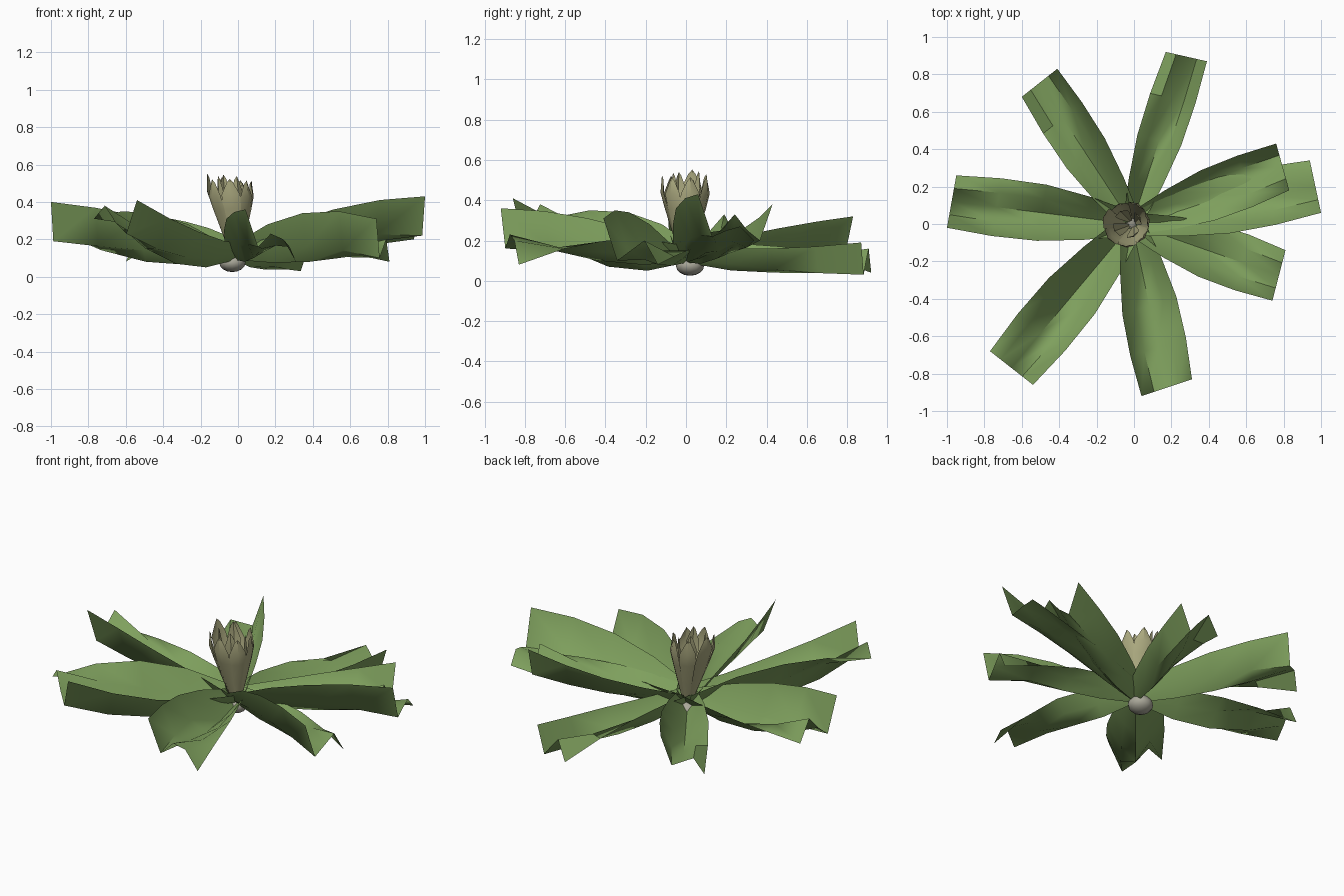
import bpy, math, random
from mathutils import Vector

if "Cube" in bpy.data.objects:
    bpy.data.objects.remove(bpy.data.objects["Cube"])

random.seed(4)


def material(name, color):
    m = bpy.data.materials.new(name)
    m.diffuse_color = (*color, 1)
    m.use_nodes = True
    m.node_tree.nodes["Principled BSDF"].inputs["Base Color"].default_value = m.diffuse_color
    return m


GREEN = material("leaf_green", (0.21, 0.35, 0.11))
TAN = material("flower_olive", (0.40, 0.39, 0.21))
STONE = material("bulb_tan", (0.40, 0.39, 0.32))


def finish(obj, mat, angle):
    obj.data.materials.append(mat)
    bpy.ops.object.select_all(action='DESELECT')
    obj.select_set(True)
    bpy.context.view_layer.objects.active = obj
    bpy.ops.object.shade_smooth_by_angle(angle=math.radians(angle))


def grid_object(name, rows, mat, angle):
    """Skin a list of equally long point rows with quads."""
    n = len(rows[0])
    verts = [p for row in rows for p in row]
    faces = [(i * n + j, (i + 1) * n + j, (i + 1) * n + j + 1, i * n + j + 1)
             for i in range(len(rows) - 1) for j in range(n - 1)]
    me = bpy.data.meshes.new(name)
    me.from_pydata(verts, [], faces)
    obj = bpy.data.objects.new(name, me)
    bpy.context.collection.objects.link(obj)
    finish(obj, mat, angle)


def quad(a, b, c, t):
    """Parabola through a at 0, b at 0.5, c at 1."""
    return a * (1 - t) * (1 - 2 * t) + 4 * b * t * (1 - t) + c * t * (2 * t - 1)


# Long leaves: left tip xy, right tip xy, heights halfway (left, middle, right),
# wavy heights across the tip from left to right
LEAVES = [
    ((0.94, 0.34), (1.00, 0.06), (0.15, 0.13, 0.36), (0.20, 0.27, 0.25, 0.22, 0.43)),
    ((0.76, 0.43), (0.83, 0.18), (0.26, 0.10, 0.22), (0.38, 0.20, 0.25, 0.33, 0.25)),
    ((0.81, -0.14), (0.74, -0.41), (0.15, 0.07, 0.34), (0.08, 0.20, 0.15, 0.10, 0.31)),
    ((0.31, -0.83), (0.04, -0.92), (0.20, 0.09, 0.31), (0.08, 0.20, 0.23, 0.16, 0.36)),
    ((-0.54, -0.86), (-0.77, -0.68), (0.24, 0.06, 0.34), (0.41, 0.23, 0.29, 0.38, 0.31)),
    ((-1.00, -0.02), (-0.95, 0.26), (0.32, 0.07, 0.20), (0.40, 0.19, 0.25, 0.33, 0.20)),
    ((-0.60, 0.68), (-0.41, 0.83), (0.19, 0.08, 0.26), (0.08, 0.18, 0.16, 0.14, 0.32)),
    ((0.17, 0.92), (0.39, 0.87), (0.17, 0.03, 0.16), (0.04, 0.16, 0.10, 0.03, 0.19)),
]
WIDTHS = [0.45, 0.82, 1.07, 1.1, 1.0]
BASE_Z = (0.17, 0.12, 0.09, 0.12, 0.17)

for k, (left, right, mid_z, tip_z) in enumerate(LEAVES):
    L, R = Vector(left), Vector(right)
    tip, side = (L + R) / 2, (R - L) / 2
    zl, zm, zr = mid_z
    # a faint version of the tip's wave already shows halfway along
    wave = 0.2 * (tip_z[1] - tip_z[3])
    half_z = (zl, zm + 0.4 * (zl - zm) + wave, zm + 0.01,
              zm + 0.4 * (zr - zm) - wave, zr)
    rows = []
    for i, w in enumerate(WIDTHS):
        t = i / 4
        row = []
        for j, u in enumerate((-1, -0.5, 0, 0.5, 1)):
            p = Vector((-0.01, 0)) * (1 - t) + tip * t + side * u * w
            z = quad(BASE_Z[j], half_z[j], tip_z[j], t)
            row.append((p.x, p.y, max(0, z)))
        rows.append(row)
    grid_object(f"leaf_{k + 1}", rows, GREEN, 60)


# Upright flower: curved petals around a slightly offset axis
def petal(name, angle, scale, height, half):
    rows = []
    for z, r, w in ((0.12, 0.03, 0.9), (0.25, 0.068, 1.0), (0.38, 0.105, 1.0),
                    (0.46, 0.125, 0.85), (0.53, 0.118, 0.3)):
        zz = 0.12 + (z - 0.12) * height
        row = []
        for u in (-1, 0, 1):
            a = angle + u * half * w
            rr = r * scale * (1.04 if u == 0 else 0.99)
            lean = (zz - 0.12) * 0.08
            row.append((-0.01 - lean + rr * math.cos(a), rr * math.sin(a),
                        zz + (0.02 if u == 0 and z > 0.5 else 0)))
        rows.append(row)
    grid_object(name, rows, TAN, 40)


for i in range(7):
    petal(f"outer_petal_{i + 1}", i * math.tau / 7 + 0.2, random.uniform(0.9, 1.04),
          random.uniform(0.9, 1.03), 0.5)
for i in range(4):
    petal(f"inner_petal_{i + 1}", i * math.tau / 4 + 0.5, 0.6,
          random.uniform(0.85, 1.0), 0.6)

# Rounded bulb under the rosette
bpy.ops.mesh.primitive_uv_sphere_add(segments=12, ring_count=8, radius=1,
                                     location=(-0.03, 0.02, 0.075))
bulb = bpy.context.object
bulb.name = "bulb"
bulb.scale = (0.07, 0.07, 0.05)
finish(bulb, STONE, 60)
